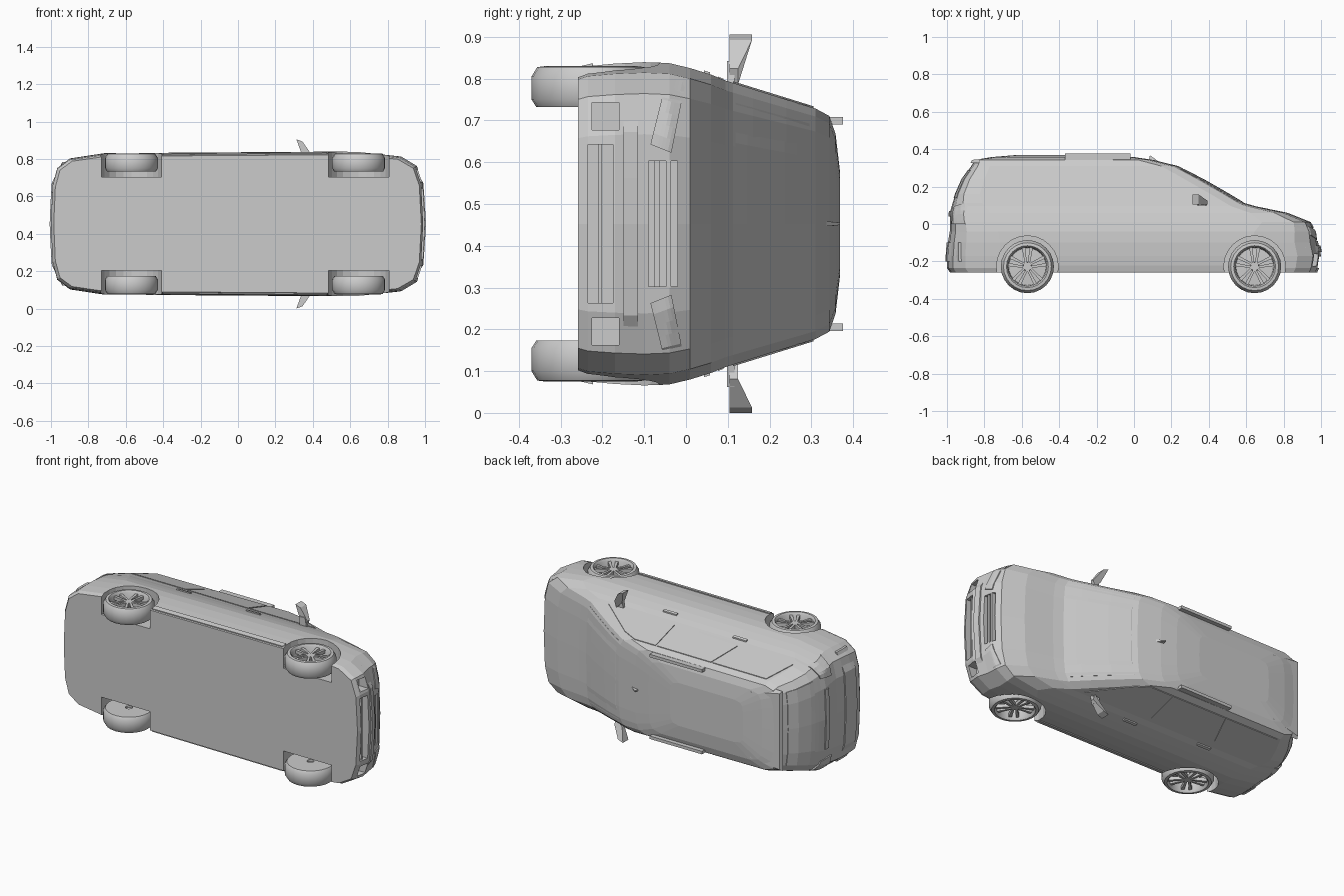
import bpy, bmesh, math
from mathutils import Vector

if "Cube" in bpy.data.objects:
    bpy.data.objects.remove(bpy.data.objects["Cube"])

MID = 0.4525  # car lies on its side: x = length, +y = car's up, z = across
grey = bpy.data.materials.new("plain grey")
grey.diffuse_color = (0.6, 0.6, 0.6, 1)
grey.use_nodes = True
grey.node_tree.nodes["Principled BSDF"].inputs["Base Color"].default_value = grey.diffuse_color


def make(name, verts, faces, smooth=None):
    me = bpy.data.meshes.new(name)
    me.from_pydata([(x, y, z + MID) for x, y, z in verts], [], faces)
    bm = bmesh.new()
    bm.from_mesh(me)
    bmesh.ops.recalc_face_normals(bm, faces=bm.faces)
    bm.to_mesh(me)
    bm.free()
    me.materials.append(grey)
    ob = bpy.data.objects.new(name, me)
    bpy.context.collection.objects.link(ob)
    if smooth:
        me.shade_smooth()
        me.set_sharp_from_angle(angle=math.radians(smooth))
    return ob


def prism(name, lower, upper):
    """Solid between two matching outlines."""
    n = len(lower)
    faces = [tuple(range(n)), tuple(range(n, 2 * n))]
    faces += [(i, (i + 1) % n, n + (i + 1) % n, n + i) for i in range(n)]
    return make(name, list(lower) + list(upper), faces)


def box(name, x0, x1, y0, y1, z0, z1):
    r = [(x0, y0), (x1, y0), (x1, y1), (x0, y1)]
    return prism(name, [(x, y, z0) for x, y in r], [(x, y, z1) for x, y in r])


# Body levels: height, rear x, front x, half width, rear corner, front corner
LEVELS = [
    (-.258, -.985, .980, .366, .28, .36), (-.235, -1.0, .990, .374, .28, .36),
    (-.170, -1.0, 1.0, .380, .28, .36), (-.100, -.995, .985, .383, .28, .36),
    (-.040, -.985, .975, .380, .26, .33), (.010, -.985, .945, .368, .24, .26),
    (.060, -.985, .820, .353, .22, .20), (.095, -.975, .650, .3395, .18, .13),
    (.112, -.970, .590, .3344, .16, .10), (.160, -.955, .510, .320, .13, .10),
    (.240, -.920, .370, .296, .12, .10), (.310, -.870, .235, .275, .10, .09),
    (.343, -.850, .100, .258, .08, .08), (.358, -.760, .000, .215, .08, .08),
    (.368, -.640, -.150, .130, .06, .06)]
CORNER = [(0, 0), (.03, .55), (.12, .8), (.35, .93), (1, 1)]


def taper(x):
    return 1 + .018 * x


def ring(level):
    y, xr, xf, w, dr, df = level
    half = [(xr + d * dr, y, w * k) for d, k in CORNER]
    a, b = xr + dr, xf - df
    half += [(a + (b - a) * t, y, w) for t in (.25, .5, .75)]
    half += [(xf - d * df, y, w * k) for d, k in reversed(CORNER)]
    half = [(x, y, z * taper(x)) for x, y, z in half]
    return half + [(x, y, -z) for x, y, z in half[-2:0:-1]]


rings = [ring(l) for l in LEVELS]
N = len(rings[0])
faces = [tuple(range(N)), tuple(range((len(rings) - 1) * N, len(rings) * N))]
for r in range(len(rings) - 1):
    for i in range(N):
        j = (i + 1) % N
        faces.append((r * N + i, r * N + j, (r + 1) * N + j, (r + 1) * N + i))
body = make("body_shell", [v for r in rings for v in r], faces)


def level_at(y):
    for a, b in zip(LEVELS, LEVELS[1:]):
        if y <= b[0]:
            t = (y - a[0]) / (b[0] - a[0])
            return [p + (q - p) * t for p, q in zip(a, b)]


def end_x(y, z, front):
    """Length position of the nose or tail skin at a height and offset."""
    _, xr, xf, w, dr, df = level_at(y)
    k = min(abs(z) / w, 1)
    for (d0, k0), (d1, k1) in zip(CORNER, CORNER[1:]):
        if k <= k1:
            d = d0 + (d1 - d0) * (k - k0) / (k1 - k0)
            break
    return xf - d * df if front else xr + d * dr


def cut(cutter):
    m = body.modifiers.new(cutter.name, 'BOOLEAN')
    m.operation, m.object, m.solver = 'DIFFERENCE', cutter, 'EXACT'
    cutter.hide_render = True
    cutter.hide_set(True)


# Wheel arches, grille and air intake openings
WHEELS = (-.57, .645)
AXLE = -.228


def circle(cx, r, z, n):
    return [(cx + r * math.cos(2 * math.pi * i / n), AXLE + r * math.sin(2 * math.pi * i / n), z)
            for i in range(n)]


for cx in WHEELS:
    for s in (1, -1):
        cut(prism("arch_cutter", circle(cx, .165, s * .25, 24), circle(cx, .165, s * .5, 24)))
cut(box("grille_cutter", .93, 1.1, -.09, -.02, -.15, .15))
cut(box("intake_cutter", .94, 1.1, -.235, -.175, -.19, .19))
for s in (1, -1):
    z = sorted((s * .225, s * .29))
    cut(box("fog_cutter", .92, 1.1, -.225, -.16, *z))
for y in (-.07, -.042):
    box("grille_bar", .92, .968, y - .006, y + .006, -.152, .152)
box("intake_bar", .93, .975, -.211, -.201, -.192, .192)


def end_panel(name, corners, front, lift=.006):
    """Thin plate following the nose or tail; corners are (height, offset) quads."""
    n, d = 6, lift if front else -lift
    a, b, c, e = [Vector(p) for p in corners]
    grid = []
    for off in (d, -d):
        for i in range(n + 1):
            for j in range(n + 1):
                p = a.lerp(b, i / n).lerp(e.lerp(c, i / n), j / n)
                grid.append((end_x(p.x, p.y, front) + off, p.x, p.y))
    M, fs = (n + 1) ** 2, []
    for i in range(n):
        for j in range(n):
            q = [i * (n + 1) + j, i * (n + 1) + j + 1, (i + 1) * (n + 1) + j + 1, (i + 1) * (n + 1) + j]
            fs += [tuple(q), tuple(k + M for k in q)]
    edge = [j for j in range(n + 1)] + [i * (n + 1) + n for i in range(1, n + 1)]
    edge += [n * (n + 1) + j for j in range(n - 1, -1, -1)] + [i * (n + 1) for i in range(n - 1, 0, -1)]
    fs += [(p, q, q + M, p + M) for p, q in zip(edge, edge[1:] + edge[:1])]
    make(name, grid, fs)


# Nose and tail details
end_panel("front_bumper_beam", [(-.15, -.33), (-.15, .33), (-.115, .33), (-.115, -.33)], True, .009)
end_panel("rear_window", [(.14, -.25), (.14, .25), (.29, .22), (.29, -.22)], False, .003)
end_panel("rear_bumper", [(-.20, -.33), (-.20, .33), (-.10, .33), (-.10, -.33)], False, .007)
end_panel("plate_recess_trim", [(.04, -.18), (.04, .18), (.07, .18), (.07, -.18)], False)
end_panel("windshield", [(.118, -.29), (.118, .29), (.295, .24), (.295, -.24)], True, .003)
for s in (1, -1):
    end_panel("headlight", [(-.085, s * .19), (-.045, s * .352), (.0, s * .345), (-.035, s * .17)], True)
    end_panel("tail_light", [(.0, s * .24), (.0, s * .345), (.11, s * .315), (.09, s * .25)], False)

# Rear spoiler
prism("spoiler", [(-.875, .325, -.24), (-.68, .335, -.25), (-.68, .335, .25), (-.875, .325, .24)],
      [(-.865, .343, -.23), (-.68, .36, -.20), (-.68, .36, .20), (-.865, .343, .23)])


def side_plate(name, pts, s, lift=.004):
    """Plate on the sloping glass plane of one flank."""
    lay = [[(x, y, s * (level_at(y)[3] * taper(x) + o)) for x, y in pts] for o in (-.006, lift)]
    prism(name, *lay)


for s in (1, -1):
    # Side glass
    side_plate("rear_quarter_window", [(-.82, .15), (-.45, .14), (-.39, .305), (-.75, .305)], s)
    side_plate("rear_door_window", [(-.44, .138), (-.02, .122), (-.02, .305), (-.38, .305)], s)
    side_plate("front_door_window", [(-.01, .122), (.44, .113), (.22, .27), (.13, .305), (-.01, .305)], s)
    # Handles and sill
    for x, y in ((-.42, .083), (.07, .05)):
        side_plate("door_handle", [(x - .045, y - .007), (x + .045, y - .007), (x + .045, y + .007),
                                   (x - .045, y + .007)], s, .008)
    side_plate("sill", [(-.40, -.25), (.475, -.25), (.475, -.222), (-.40, -.222)], s, .006)
    # Roof rail on the roof edge
    z = sorted((s * .238, s * .256))
    box("roof_rail", -.37, -.02, .335, .376, *z)
    # Door mirror: housing and stalk
    shape = [(.312, .4525), (.345, .440), (.392, .372), (.378, .335), (.340, .375)]
    prism("mirror_stalk", [(x, .098, s * w) for x, w in [(.34, .33), (.39, .33), (.38, .39), (.345, .39)]],
          [(x, .116, s * w) for x, w in [(.34, .33), (.39, .33), (.38, .39), (.345, .39)]])
    prism("mirror_housing", [(x, .104, s * w) for x, w in shape],
          [(x, .158 if w > .38 else .125, s * w) for x, w in shape])

# Roof antenna
prism("antenna", [(.08, .343, -.006), (.13, .335, -.006), (.085, .368, -.003)],
      [(.08, .343, .006), (.13, .335, .006), (.085, .368, .003)])

# Wheels: lathed tyre and rim, five spokes, hub
PROFILE = [(.02, .305), (.100, .300), (.104, .366), (.112, .377), (.128, .375), (.142, .352),
           (.142, .298), (.130, .279), (.02, .279)]
for cx in WHEELS:
    for s in (1, -1):
        n, m = 24, len(PROFILE)
        vs = [v for r, w in PROFILE for v in circle(cx, r, s * w, n)]
        fs = [(k * n + i, k * n + (i + 1) % n, (k + 1) % m * n + (i + 1) % n, (k + 1) % m * n + i)
              for k in range(m) for i in range(n)]
        make("wheel", vs, fs, 35)
        prism("hub", circle(cx, .026, s * .29, 10), circle(cx, .022, s * .362, 10))
        for k in range(5):
            a = math.pi / 2 + k * 2 * math.pi / 5
            u, v = Vector((math.cos(a), math.sin(a))), Vector((-math.sin(a), math.cos(a)))
            for side in (1, -1):
                q = [(.015, .002), (.015, .013), (.104, .030), (.104, .012)]
                p = [u * r + v * (t * side) for r, t in q]
                prism("spoke", [(cx + c.x, AXLE + c.y, s * .342) for c in p],
                      [(cx + c.x, AXLE + c.y, s * .362) for c in p])
